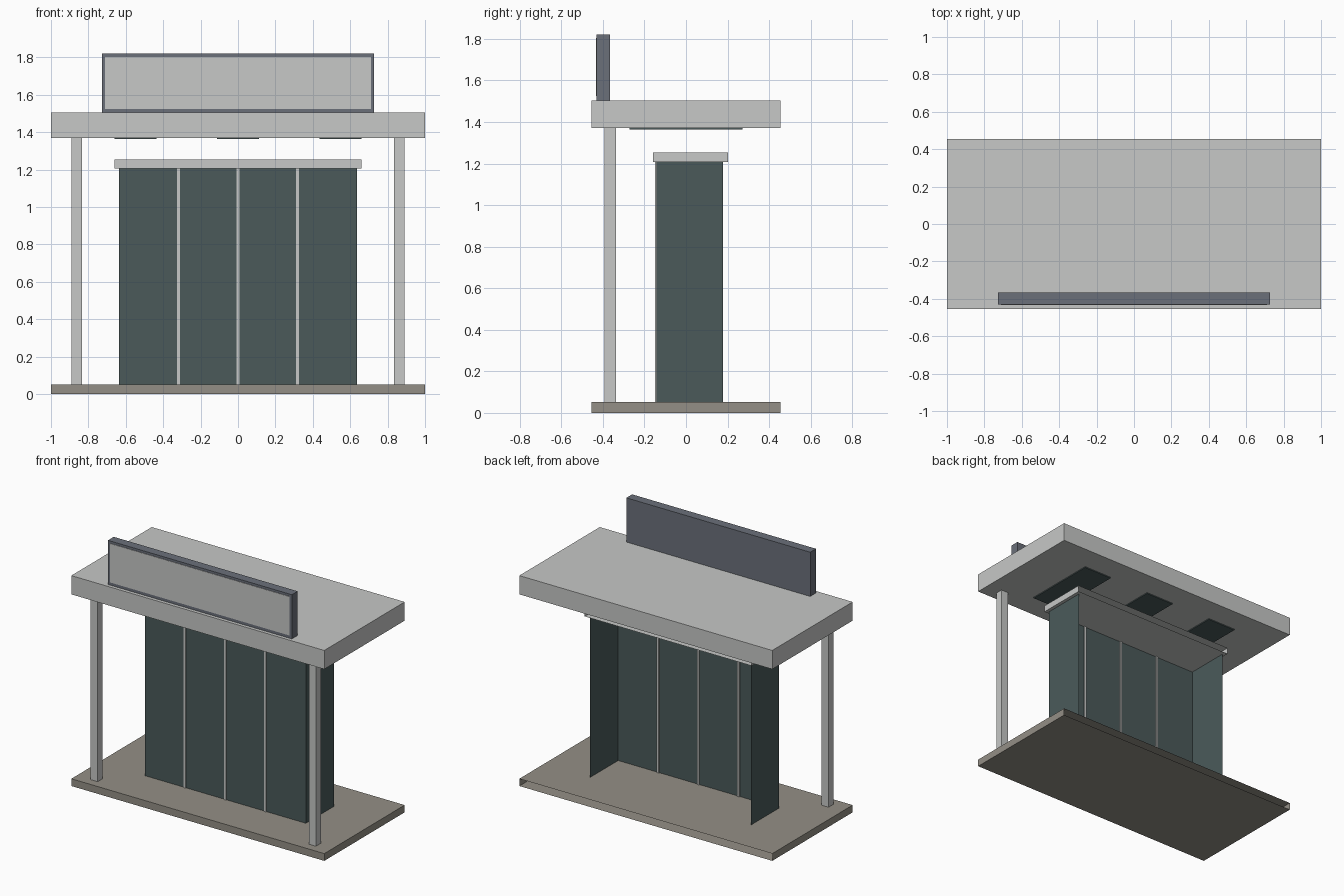
import bpy
import bmesh
from mathutils import Vector

if "Cube" in bpy.data.objects:
    bpy.data.objects.remove(bpy.data.objects["Cube"], do_unlink=True)


def material(name, r, g, b):
    m = bpy.data.materials.new(name)
    m.use_nodes = True
    m.diffuse_color = (r, g, b, 1)
    m.node_tree.nodes["Principled BSDF"].inputs["Base Color"].default_value = (r, g, b, 1)
    return m


LIGHT = material("light grey", 0.57, 0.58, 0.57)
TEAL = material("dark teal", 0.069, 0.102, 0.102)
STONE = material("warm stone", 0.296, 0.275, 0.238)
SLATE = material("slate grey", 0.147, 0.162, 0.195)

BACK, UP, DOWN = Vector((0, 1, 0)), Vector((0, 0, 1)), Vector((0, 0, -1))


def box(name, mat, x, y, z, open_sides=()):
    """Box spanning the given ranges, with the listed sides left open."""
    bm = bmesh.new()
    bmesh.ops.create_cube(bm, size=1)
    for v in bm.verts:
        v.co = Vector([a + (b - a) * (c + 0.5) for (a, b), c in zip((x, y, z), v.co)])
    bm.normal_update()
    gone = [f for f in bm.faces if any(f.normal.dot(d) > 0.9 for d in open_sides)]
    bmesh.ops.delete(bm, geom=gone, context="FACES")
    mesh = bpy.data.meshes.new(name)
    bm.to_mesh(mesh)
    bm.free()
    mesh.materials.append(mat)
    obj = bpy.data.objects.new(name, mesh)
    bpy.context.collection.objects.link(obj)
    return obj


# Floor slab and canopy roof
box("floor_slab", STONE, (-1, 1), (-0.454, 0.454), (0, 0.052), [BACK])
box("canopy", LIGHT, (-1, 1), (-0.454, 0.454), (1.37, 1.504))

# Front posts
for side, cx in (("right", -0.863), ("left", 0.863)):
    box(side + "_post", LIGHT, (cx - 0.028, cx + 0.028), (-0.393, -0.337), (0.052, 1.37))

# Sign board with a pale front plate
box("sign_frame", SLATE, (-0.727, 0.727), (-0.43, -0.365), (1.504, 1.82))
box("sign_plate", LIGHT, (-0.71, 0.71), (-0.433, -0.43), (1.525, 1.803), [BACK])

# Booth walls, open at the back, with a cap
box("booth_walls", TEAL, (-0.636, 0.636), (-0.142, 0.177), (0.052, 1.207), [BACK, UP, DOWN])
box("booth_cap", LIGHT, (-0.66, 0.66), (-0.159, 0.202), (1.207, 1.253), [BACK])

# Wall dividers and ceiling panels
for i, part in enumerate(("right", "middle", "left")):
    cx = (i - 1) * 0.318
    box(part + "_divider", LIGHT, (cx - 0.008, cx + 0.008), (-0.148, -0.134), (0.052, 1.207))
    cx = (i - 1) * 0.548
    box(part + "_ceiling_panel", TEAL, (cx - 0.113, cx + 0.113), (-0.272, 0.272), (1.363, 1.37), [UP])
